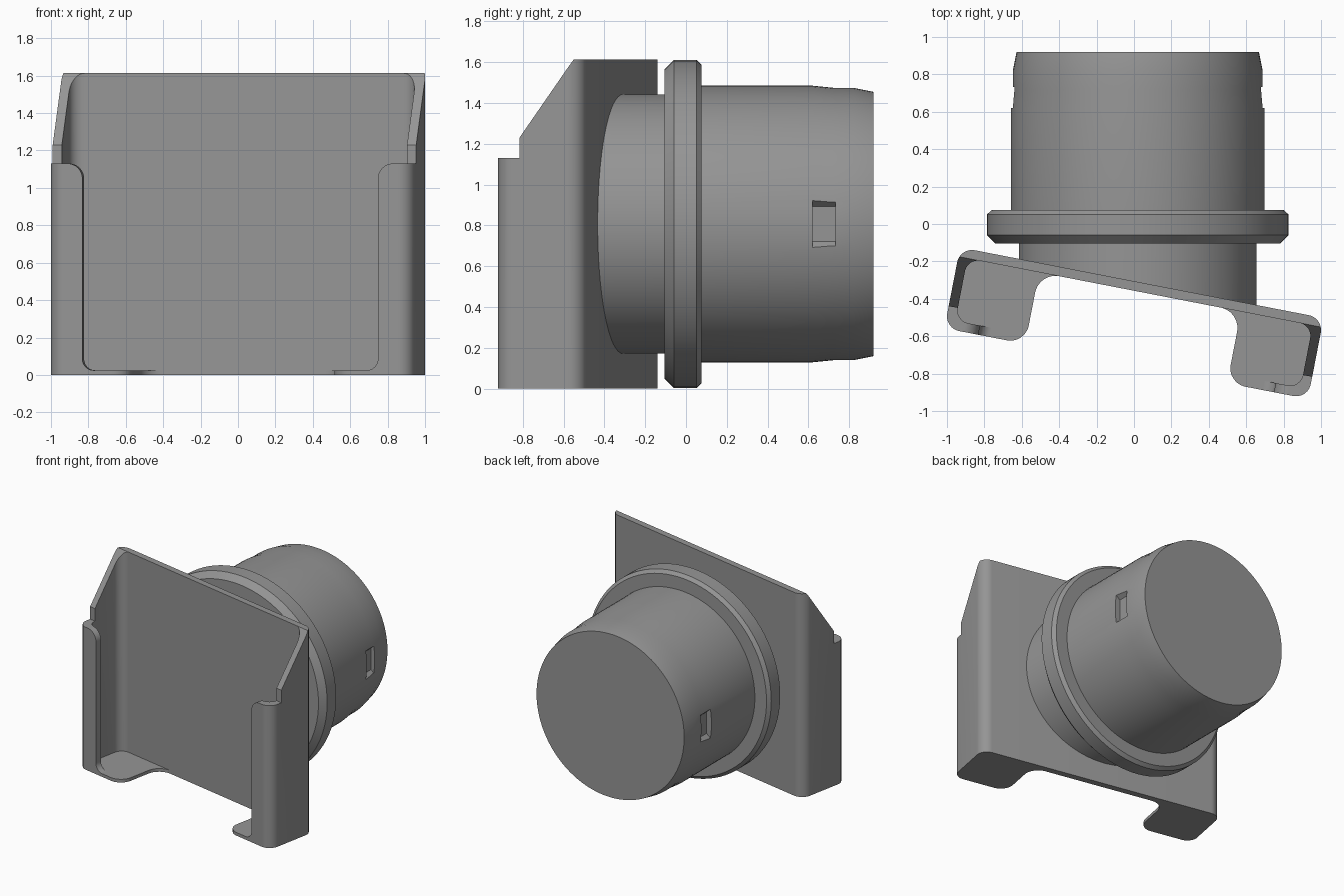
import bpy, bmesh, math
from mathutils import Vector

if "Cube" in bpy.data.objects:
    bpy.data.objects.remove(bpy.data.objects["Cube"])

grey = bpy.data.materials.new("mid grey")
grey.diffuse_color = (0.30, 0.30, 0.30, 1)
grey.use_nodes = True
grey.node_tree.nodes["Principled BSDF"].inputs["Base Color"].default_value = grey.diffuse_color


def make_object(name, bm):
    bmesh.ops.recalc_face_normals(bm, faces=bm.faces[:])
    mesh = bpy.data.meshes.new(name)
    bm.to_mesh(mesh)
    bm.free()
    mesh.materials.append(grey)
    ob = bpy.data.objects.new(name, mesh)
    bpy.context.collection.objects.link(ob)
    return ob


def select(ob):
    bpy.ops.object.select_all(action='DESELECT')
    bpy.context.view_layer.objects.active = ob
    ob.select_set(True)


def smooth(ob):
    select(ob)
    bpy.ops.object.shade_smooth_by_angle(angle=math.radians(25))


def fillet(points, seg=8):
    """Round the corners of a polygon given as (x, y, radius)."""
    out = []
    for i, (x, y, r) in enumerate(points):
        p = Vector((x, y))
        if r == 0:
            out.append(p)
            continue
        a = (Vector(points[i - 1][:2]) - p).normalized()
        b = (Vector(points[(i + 1) % len(points)][:2]) - p).normalized()
        half = a.angle(b) / 2
        c = p + (a + b).normalized() * (r / math.sin(half))
        d0 = p + a * (r / math.tan(half)) - c
        d1 = p + b * (r / math.tan(half)) - c
        for k in range(seg + 1):
            t = k / seg
            out.append(c + d0.lerp(d1, t).normalized() * r if t not in (0, 1)
                       else c + (d0 if t == 0 else d1))
    return out


def prism(name, outline, lo, hi, axis):
    """Extrude a 2D outline along one axis from lo to hi."""
    def place(p, d):
        v = [p[0], p[1]]
        v.insert(axis, d)
        return v
    bm = bmesh.new()
    rings = [[bm.verts.new(place(p, d)) for p in outline] for d in (lo, hi)]
    n = len(outline)
    for ring in rings:
        bm.faces.new(ring)
    for i in range(n):
        j = (i + 1) % n
        bm.faces.new((rings[0][i], rings[0][j], rings[1][j], rings[1][i]))
    return make_object(name, bm)


def cut(ob, cutter):
    mod = ob.modifiers.new("cut", 'BOOLEAN')
    mod.operation = 'DIFFERENCE'
    mod.solver = 'EXACT'
    mod.object = cutter
    select(ob)
    bpy.ops.object.modifier_apply(modifier=mod.name)
    bpy.data.objects.remove(cutter)


def rounded_rect(w, d, r):
    return fillet([(-w, -d, r), (w, -d, r), (w, d, r), (-w, d, r)])


# Cradle: open tray with back plate, side walls, front lips and two base tabs
W, D, T, H, BASE, LIP = 0.99, 0.22, 0.05, 1.613, 0.025, 1.13
TILT = math.radians(-11)
cradle = prism("cradle", rounded_rect(W, D, 0.08), 0, H, 2)
inner = D - T
cut(cradle, prism("cavity", rounded_rect(W - T, inner, 0.07), BASE, 2, 2))
# sloped upper side walls
cut(cradle, prism("slope", [(inner, H), (-inner, LIP), (-0.5, LIP),
                            (-0.5, 2), (inner, 2)], -1.2, 1.2, 0))
# front opening between the lips
o = 0.805
cut(cradle, prism("opening", fillet([
    (-o, BASE, 0.06), (o, BASE, 0.06), (o, LIP, 0.08), (1.2, LIP, 0),
    (1.2, 2, 0), (-1.2, 2, 0), (-1.2, LIP, 0), (-o, LIP, 0.08)]), -0.5, -0.1, 1))
# notch in the base that leaves two tabs
n = 0.55
cut(cradle, prism("notch", fillet([
    (-n, inner, 0.11), (-n, -D, 0.10), (-1.2, -D, 0), (-1.2, -0.5, 0),
    (1.2, -0.5, 0), (1.2, -D, 0), (n, -D, 0.10), (n, inner, 0.11)]), -0.1, 0.1, 2))
cradle.rotation_euler.z = TILT
cradle.location = (0, -0.53, 0)
smooth(cradle)

# Round parts share one axis along y
CX, CZ, SEG = 0.02, 0.807, 96


def lathe(name, profile, slant=None):
    """Closed solid of revolution from (radius, y); slant shapes the first ring."""
    bm = bmesh.new()
    rings = []
    for i, (r, y) in enumerate(profile):
        ring = []
        for k in range(SEG):
            a = 2 * math.pi * k / SEG
            x = CX + r * math.cos(a)
            yy = slant(x) if slant and i == 0 else y
            ring.append(bm.verts.new((x, yy, CZ + r * math.sin(a))))
        rings.append(ring)
    for a, b in zip(rings, rings[1:]):
        for k in range(SEG):
            j = (k + 1) % SEG
            bm.faces.new((a[k], a[j], b[j], b[k]))
    bm.faces.new(rings[0])
    bm.faces.new(rings[-1])
    return make_object(name, bm)


# Neck ends inside the tilted back plate
smooth(lathe("neck", [(0.635, 0), (0.635, -0.09)],
             lambda x: -0.325 + math.tan(TILT) * x))
smooth(lathe("flange", [(0.76, -0.105), (0.805, -0.06), (0.805, 0.052), (0.78, 0.076)]))
barrel = lathe("barrel", [(0.678, 0.06), (0.678, 0.62), (0.668, 0.72),
                          (0.668, 0.82), (0.648, 0.92)])

# Small recess on each side of the barrel, with sloping ends
for s in (-1, 1):
    outline = [(CX + s * 0.635, CZ - 0.085), (CX + s * 0.668, CZ - 0.115),
               (CX + s * 0.75, CZ - 0.115), (CX + s * 0.75, CZ + 0.115),
               (CX + s * 0.668, CZ + 0.115), (CX + s * 0.635, CZ + 0.085)]
    cut(barrel, prism("recess", outline, 0.62, 0.732, 1))
smooth(barrel)
